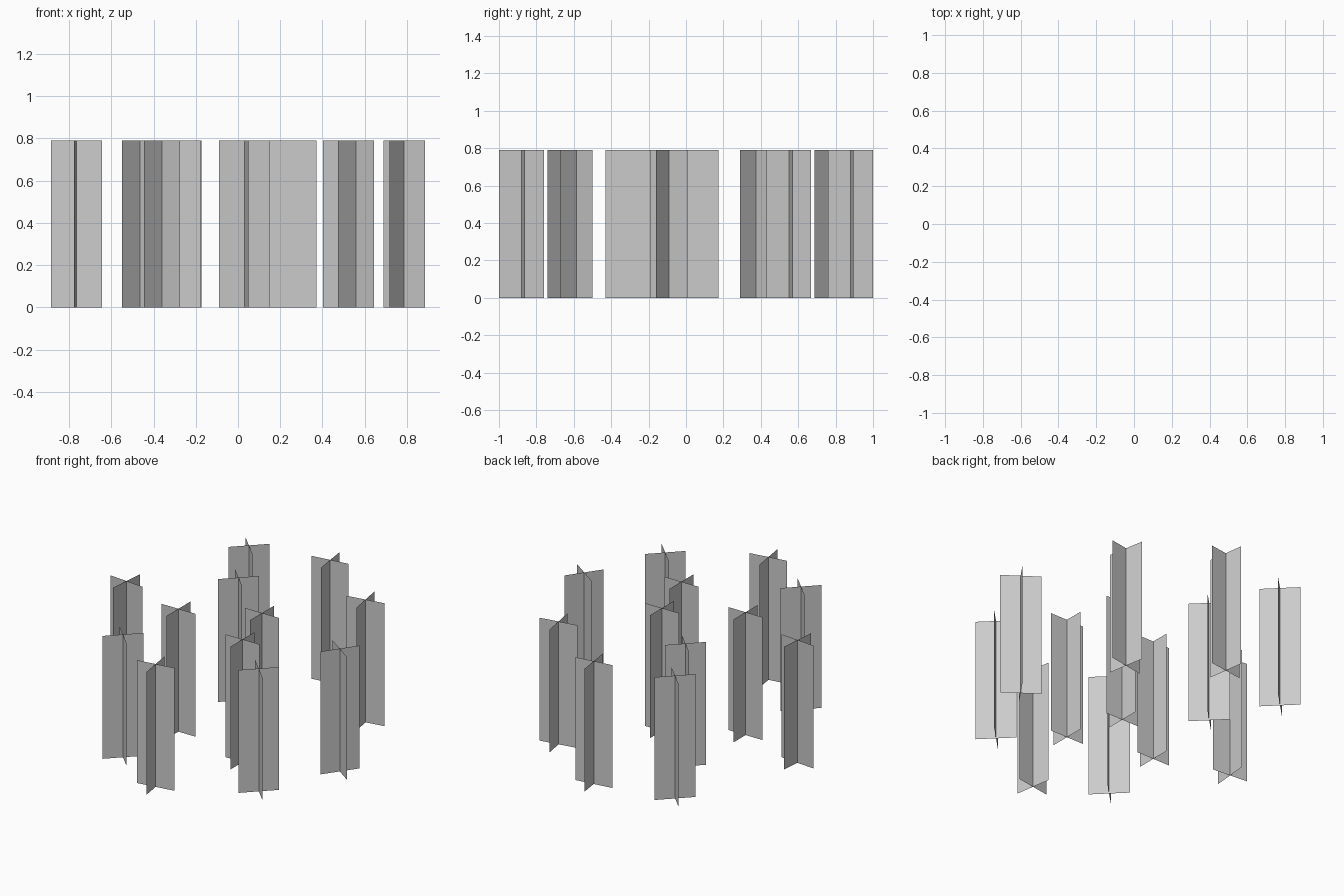
import bpy, bmesh, math

if "Cube" in bpy.data.objects:
    bpy.data.objects.remove(bpy.data.objects["Cube"])

HALF = 0.121     # half width of a card
HEIGHT = 0.79


def crossed_cards(name, x, y, angle):
    """One plant: two upright cards crossing at right angles."""
    bm = bmesh.new()
    for turn in (0, 90):
        a = math.radians(angle + turn)
        dx, dy = HALF * math.cos(a), HALF * math.sin(a)
        bm.faces.new([bm.verts.new(p) for p in (
            (-dx, -dy, 0), (dx, dy, 0), (dx, dy, HEIGHT), (-dx, -dy, HEIGHT))])
    mesh = bpy.data.meshes.new(name)
    bm.to_mesh(mesh)
    bm.free()
    obj = bpy.data.objects.new(name, mesh)
    obj.location = (x, y, 0)
    bpy.context.collection.objects.link(obj)


# Scattered plants: x, y, rotation in degrees
plants = [
    (-0.765, -0.04, -5), (-0.36, -0.655, 45), (0.03, -0.88, 9),
    (-0.298, -0.18, 0), (-0.463, 0.772, 45), (-0.258, 0.374, 45),
    (0.134, 0.053, 0), (0.25, -0.31, 0), (0.558, -0.586, 45),
    (0.04, 0.88, 8), (0.522, 0.55, 10), (0.787, -0.09, -35),
]
for i, (x, y, angle) in enumerate(plants, 1):
    crossed_cards(f"plant_cards_{i}", x, y, angle)
